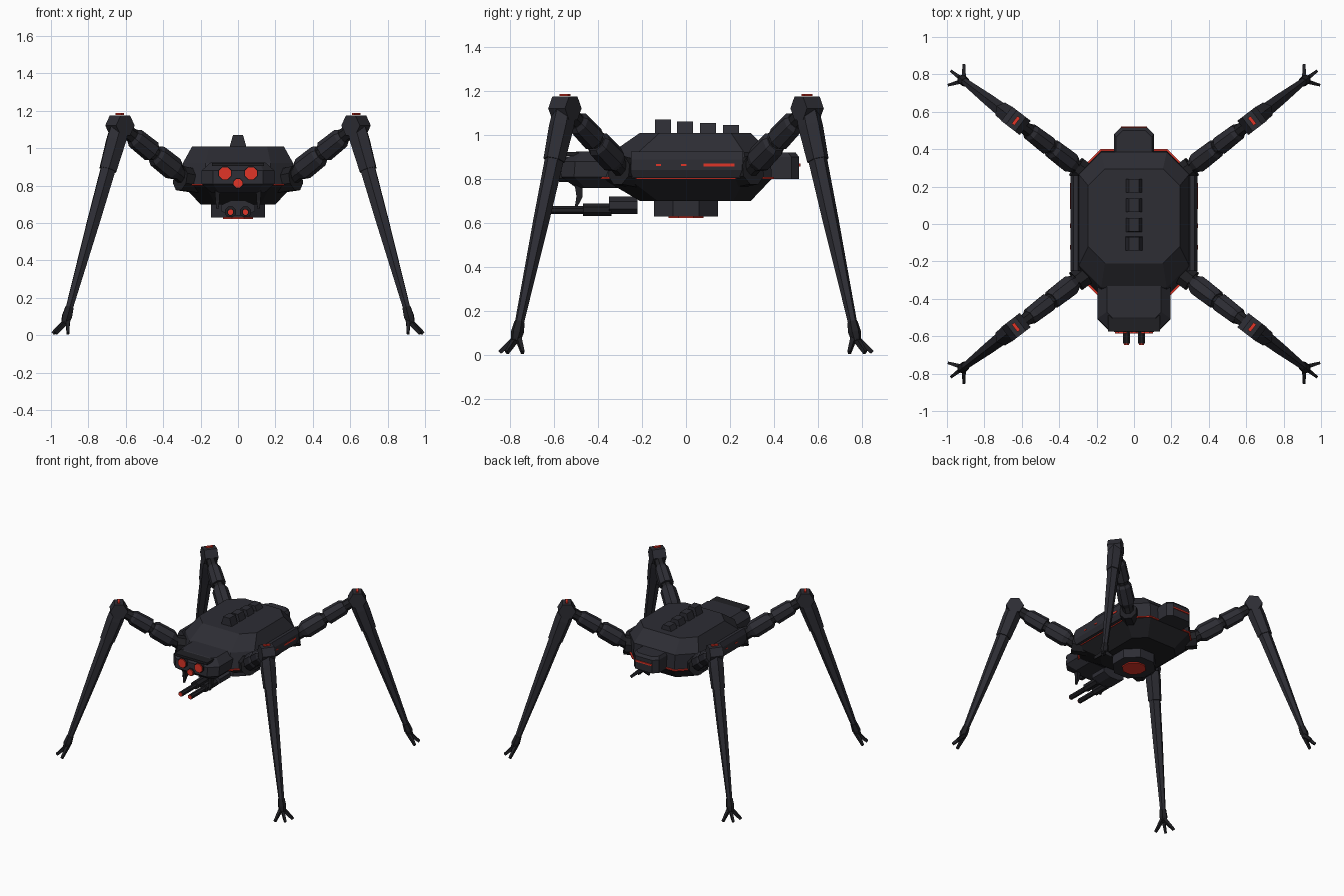
import bpy, bmesh, math
from mathutils import Vector as V

if "Cube" in bpy.data.objects:
    bpy.data.objects.remove(bpy.data.objects["Cube"])

def material(name, c):
    m = bpy.data.materials.new(name)
    m.diffuse_color = (*c, 1)
    m.use_nodes = True
    m.node_tree.nodes["Principled BSDF"].inputs["Base Color"].default_value = m.diffuse_color
    return m

ARMOR = material("dark armor", (0.026, 0.026, 0.034))
JOINT = material("black metal", (0.014, 0.014, 0.017))
RED = material("red glow", (0.75, 0.035, 0.02))

def stack(name, rings, mat, mirror=""):
    """Skin a list of equal-length point rings and cap both ends."""
    bm = bmesh.new()
    rows = [[bm.verts.new(p) for p in r] for r in rings]
    n = len(rows[0])
    for a, b in zip(rows, rows[1:]):
        for i in range(n):
            bm.faces.new((a[i], a[(i + 1) % n], b[(i + 1) % n], b[i]))
    bm.faces.new(rows[0])
    bm.faces.new(rows[-1])
    bmesh.ops.recalc_face_normals(bm, faces=bm.faces)
    me = bpy.data.meshes.new(name)
    bm.to_mesh(me)
    bm.free()
    ob = bpy.data.objects.new(name, me)
    bpy.context.collection.objects.link(ob)
    me.materials.append(mat)
    if mirror:
        mod = ob.modifiers.new("mirror", "MIRROR")
        mod.use_axis = ("x" in mirror, "y" in mirror, False)
        mod.use_mirror_merge = False
    return ob

def hull(name, sections, mat, mirror=""):
    """Chamfered rectangles (z, half x, y front, y back, chamfer) stacked in z."""
    rings = []
    for z, hx, y0, y1, c in sections:
        half = [(hx - c, y0), (hx, y0 + c), (hx, y1 - c), (hx - c, y1)]
        rings.append([(x, y, z) for x, y in half] + [(-x, y, z) for x, y in reversed(half)])
    return stack(name, rings, mat, mirror)

def prism(name, stations, mat, n=8, mirror="", rot=None):
    """Tapered bar through stations (point, half width, half height)."""
    pts = [V(s[0]) for s in stations]
    ax = (pts[-1] - pts[0]).normalized()
    side = ax.cross(V((0, 0, 1)))
    side = side.normalized() if side.length > 1e-4 else V((1, 0, 0))
    up = side.cross(ax)
    rot = math.pi / n if rot is None else rot
    k = 1 / math.cos(math.pi / n)
    rings = []
    for p, (_, w, h) in zip(pts, stations):
        rings.append([p + side * (w * k * math.cos(rot + i * math.tau / n))
                      + up * (h * k * math.sin(rot + i * math.tau / n)) for i in range(n)])
    return stack(name, rings, mat, mirror)

def box(name, x, y, z, mat, mirror=""):
    c, e = ((x[0] + x[1]) / 2, (z[0] + z[1]) / 2), ((x[1] - x[0]) / 2, (z[1] - z[0]) / 2)
    return prism(name, [((c[0], v, c[1]), *e) for v in y], mat, 4, mirror)

# Main body: upper shell, glowing seam, lower shell
hull("upper_hull", [(0.81, 0.295, -0.385, 0.39, 0.12), (0.92, 0.295, -0.34, 0.385, 0.12),
                    (1.01, 0.245, -0.21, 0.295, 0.09)], ARMOR)
hull("hull_seam", [(0.80, 0.30, -0.395, 0.40, 0.12), (0.809, 0.30, -0.395, 0.40, 0.12)], RED)
hull("lower_hull", [(0.70, 0.20, -0.21, 0.295, 0.08), (0.80, 0.295, -0.38, 0.39, 0.12)], JOINT)

# Side armor with lights
prism("side_panel", [((0.312, -0.25, 0.865), 0.028, 0.06), ((0.312, 0.26, 0.865), 0.028, 0.06)],
      ARMOR, 8, "x")
box("side_light", (0.336, 0.343), (0.08, 0.22), (0.858, 0.870), RED, "x")
for y in (-0.125, -0.01):
    box("side_dot", (0.336, 0.343), (y - 0.012, y + 0.012), (0.86, 0.868), RED, "x")

# Back fins, falling in height toward the rear
for i, y in enumerate((-0.105, -0.005, 0.1, 0.205)):
    top = 1.07 - 0.008 * i
    prism("spine_fin", [((0, y, 1.0), 0.047, 0.037), ((0, y, top), 0.027, 0.036)], ARMOR, 4)

# Rear power block
hull("rear_block", [(0.80, 0.107, 0.34, 0.515, 0.035), (0.90, 0.107, 0.34, 0.515, 0.035),
                    (0.92, 0.095, 0.34, 0.50, 0.035)], ARMOR)
box("rear_light", (-0.07, 0.07), (0.513, 0.522), (0.858, 0.87), RED)

# Head, brow and eyes
hull("head", [(0.76, 0.14, -0.50, -0.28, 0.04), (0.81, 0.195, -0.57, -0.28, 0.06),
              (0.88, 0.195, -0.565, -0.28, 0.06), (0.925, 0.145, -0.50, -0.28, 0.03)], ARMOR)
box("brow", (-0.14, 0.14), (-0.575, -0.49), (0.905, 0.922), JOINT)
for x, z, r in ((-0.07, 0.866, 0.032), (0.07, 0.866, 0.032), (0, 0.813, 0.023)):
    prism("eye_socket", [((x, -0.53, z), r + 0.004, r + 0.004), ((x, -0.578, z), r + 0.004, r + 0.004)], JOINT)
    prism("eye", [((x, -0.577, z), r, r), ((x, -0.586, z), r, r)], RED)
prism("mandible", [((0.11, -0.49, 0.79), 0.014, 0.02), ((0.11, -0.485, 0.72), 0.011, 0.014),
                   ((0.11, -0.50, 0.675), 0.005, 0.006)], JOINT, 4, "x")

# Belly turret and twin gun
prism("belly_turret", [((0, 0, 0.71), 0.145, 0.145), ((0, 0, 0.63), 0.145, 0.145)], ARMOR)
prism("belly_light", [((0, 0, 0.631), 0.08, 0.08), ((0, 0, 0.622), 0.08, 0.08)], RED)
prism("gun_mount", [((0, -0.22, 0.68), 0.09, 0.04), ((0, -0.35, 0.68), 0.09, 0.04)], ARMOR)
prism("gun_sleeve", [((0.04, -0.34, 0.66), 0.03, 0.028), ((0.04, -0.47, 0.66), 0.03, 0.028)], JOINT, 8, "x")
prism("gun_barrel", [((0.04, -0.46, 0.658), 0.018, 0.018), ((0.04, -0.64, 0.658), 0.018, 0.018)], JOINT, 8, "x")
prism("gun_tip", [((0.04, -0.639, 0.658), 0.014, 0.014), ((0.04, -0.647, 0.658), 0.014, 0.014)], RED, 8, "x")

# Legs: one leg along a diagonal, mirrored to all four corners
D = V((0.794, 0.608, 0))
S = V((-0.608, 0.794, 0))
def leg(u, z):
    return V((0.27, 0.275, z)) + D * u

def femur(t):
    return leg(0.44 * t, 0.83 + 0.28 * t)

def shin(t):
    return leg(0.46 + 0.345 * t, 1.1 - 0.98 * t)

prism("hip_block", [(leg(-0.08, 0.82), 0.06, 0.06), (leg(0.05, 0.84), 0.058, 0.065)], JOINT, 8, "xy")
prism("thigh_core", [(femur(0), 0.038, 0.04), (femur(1), 0.034, 0.036)], JOINT, 8, "xy")
prism("thigh_lower_armor", [(femur(0.16), 0.042, 0.046), (femur(0.22), 0.055, 0.06),
                            (femur(0.46), 0.052, 0.058), (femur(0.5), 0.042, 0.046)], ARMOR, 8, "xy")
prism("thigh_upper_armor", [(femur(0.55), 0.05, 0.055), (femur(0.8), 0.046, 0.052),
                            (femur(0.84), 0.036, 0.04)], ARMOR, 8, "xy")
K = leg(0.455, 1.122)
prism("knee", [(K - S * 0.048, 0.054, 0.054), (K + S * 0.048, 0.054, 0.054)], ARMOR, 6, "xy", 0)
L = leg(0.455, 1.183)
prism("knee_light", [(L - S * 0.025, 0.009, 0.0045), (L + S * 0.025, 0.009, 0.0045)], RED, 4, "xy")
prism("shin_upper", [(shin(0), 0.045, 0.05), (shin(0.06), 0.048, 0.052),
                     (shin(0.22), 0.042, 0.046)], ARMOR, 6, "xy")
prism("shin_lower", [(shin(0.05), 0.04, 0.044), (shin(0.5), 0.031, 0.034),
                     (shin(1), 0.017, 0.018)], ARMOR, 6, "xy")
prism("ankle", [(shin(0.97), 0.021, 0.021), (shin(1.02), 0.026, 0.026),
                (shin(1.06), 0.018, 0.018)], JOINT, 6, "xy")

# Three toes fanned around the leg direction
for a in (-53, 0, 53):
    ang = math.radians(37.4 + a)
    out = V((math.cos(ang), math.sin(ang), 0))
    A = V((0.91, 0.766, 0))
    prism("toe", [(A + V((0, 0, 0.085)), 0.012, 0.014),
                  (A + out * 0.083 + V((0, 0, 0.01)), 0.007, 0.009)], JOINT, 4, "xy")
